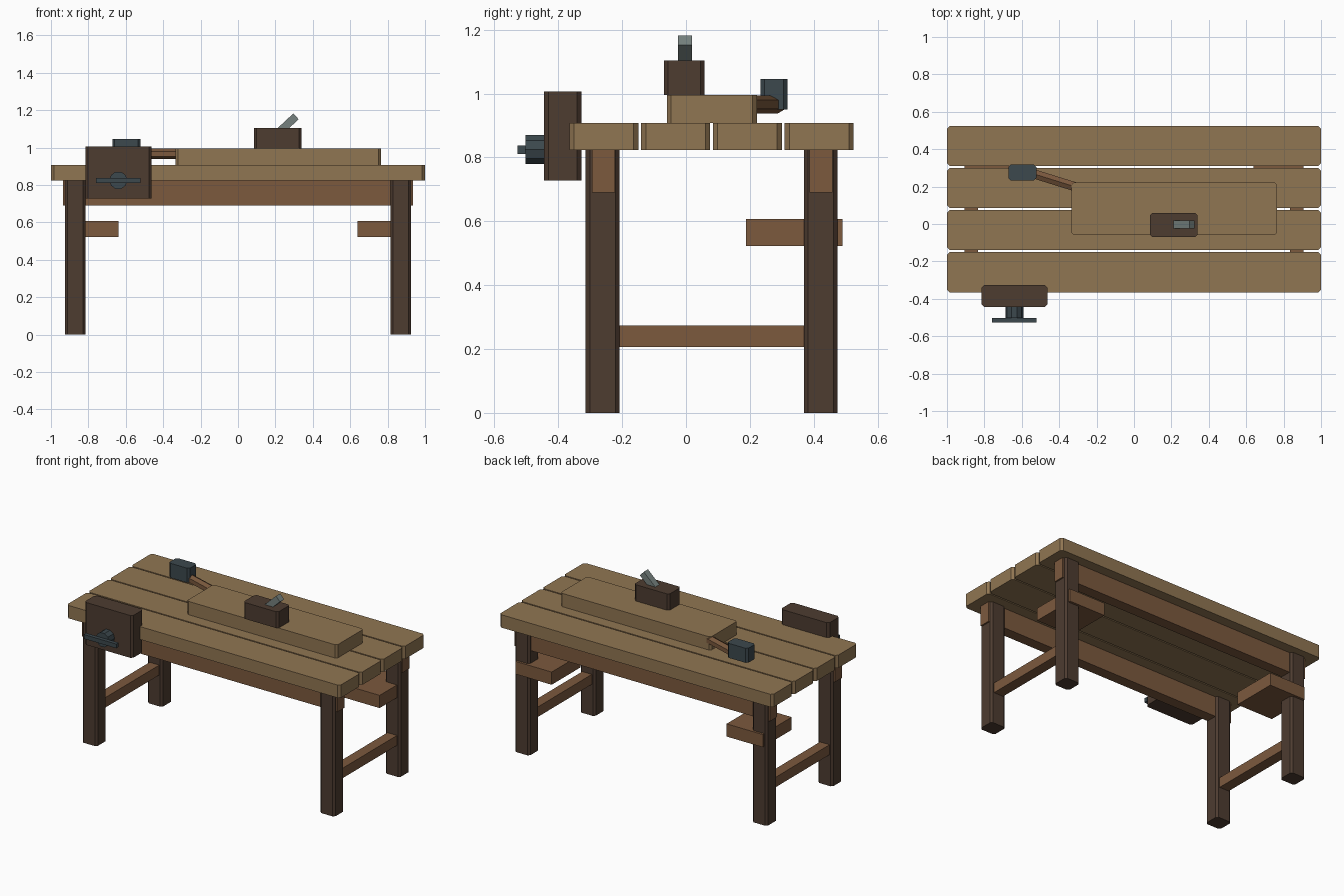
import bpy, bmesh, math
from mathutils import Matrix, Vector

if "Cube" in bpy.data.objects:
    bpy.data.objects.remove(bpy.data.objects["Cube"])


def material(name, rgb):
    m = bpy.data.materials.new(name)
    m.diffuse_color = (*rgb, 1)
    m.use_nodes = True
    m.node_tree.nodes["Principled BSDF"].inputs["Base Color"].default_value = m.diffuse_color
    return m


PALE = material("pale_wood", (0.28, 0.18, 0.085))
BROWN = material("brown_wood", (0.20, 0.10, 0.048))
DARK = material("dark_wood", (0.075, 0.045, 0.03))
IRON = material("iron", (0.045, 0.065, 0.075))
STEEL = material("steel", (0.18, 0.22, 0.21))


def finish(name, bm, mat):
    bmesh.ops.recalc_face_normals(bm, faces=bm.faces)
    me = bpy.data.meshes.new(name)
    bm.to_mesh(me)
    bm.free()
    me.materials.append(mat)
    ob = bpy.data.objects.new(name, me)
    bpy.context.collection.objects.link(ob)
    return ob


def box(name, x, y, z, mat, chamfer=0.0):
    """Box from (min, max) ranges, with optionally chamfered upright edges."""
    bm = bmesh.new()
    bmesh.ops.create_cube(bm, size=1)
    for v in bm.verts:
        v.co = [(a + b) / 2 + c * (b - a) for c, (a, b) in zip(v.co, (x, y, z))]
    if chamfer:
        upright = [e for e in bm.edges
                   if abs(e.verts[0].co.z - e.verts[1].co.z) > 1e-4]
        bmesh.ops.bevel(bm, geom=upright, offset=chamfer, segments=1,
                        affect='EDGES', profile=0.5)
    return finish(name, bm, mat)


def rod(name, a, b, radius, sides, mat, turn=0.0):
    """Faceted cylinder from point a to point b."""
    a, b = Vector(a), Vector(b)
    d = b - a
    bm = bmesh.new()
    bmesh.ops.create_cone(bm, cap_ends=True, segments=sides, radius1=radius,
                          radius2=radius, depth=d.length)
    u = d.normalized()
    side = u.cross(Vector((0, 0, 1))).normalized()
    basis = Matrix((side, u.cross(side), u)).transposed()
    mat4 = Matrix.Translation((a + b) / 2) @ basis.to_4x4()
    bm.transform(mat4 @ Matrix.Rotation(turn, 4, 'Z'))
    return finish(name, bm, mat)


# Bench top planks
for i in range(4):
    y0 = -0.365 + i * 0.2247
    box(f"top_plank_{i + 1}", (-1, 1), (y0, y0 + 0.216), (0.823, 0.908), PALE, 0.015)

# Long rails under the top
for name, y in (("front_rail", -0.259), ("back_rail", 0.422)):
    box(name, (-0.935, 0.935), (y - 0.036, y + 0.036), (0.69, 0.823), BROWN)

# Legs, low stretchers and side shelf blocks on both ends
for side, s in (("left", -1), ("right", 1)):
    def span(a, b):
        return tuple(sorted((s * a, s * b)))
    for end, y in (("front", -0.261), ("back", 0.422)):
        box(f"{end}_{side}_leg", span(0.815, 0.925), (y - 0.053, y + 0.053),
            (0, 0.823), DARK, 0.013)
    box(f"{side}_stretcher", span(0.835, 0.905), (-0.24, 0.40), (0.207, 0.273), BROWN)
    box(f"{side}_bracket", span(0.64, 0.905), (0.188, 0.49), (0.523, 0.607), BROWN)

# Vise
box("vise_jaw", (-0.815, -0.463), (-0.444, -0.327), (0.727, 1.007), DARK, 0.014)
rod("vise_screw", (-0.64, -0.40, 0.825), (-0.64, -0.503, 0.825), 0.048, 10, IRON)
box("vise_handle", (-0.76, -0.522), (-0.527, -0.502), (0.81, 0.838), IRON)

# Workpiece and hand plane
box("work_board", (-0.335, 0.765), (-0.06, 0.222), (0.908, 0.996), PALE, 0.013)
box("plane_body", (0.085, 0.34), (-0.069, 0.058), (0.996, 1.104), DARK, 0.013)
blade = box("plane_blade", (-0.17, 0), (-0.022, 0.022), (-0.021, 0.021), STEEL)
blade.data.transform(Matrix.Translation((0.31, -0.003, 1.167))
                     @ Matrix.Rotation(math.radians(-43), 4, 'Y'))

# Mallet
box("mallet_head", (-0.672, -0.522), (0.233, 0.318), (0.95, 1.046), IRON, 0.013)
rod("mallet_handle", (-0.60, 0.288, 0.966), (-0.26, 0.182, 0.966), 0.028, 6, BROWN,
    math.radians(30) * 0)

# Flat or vertex orientation of the rods is set so the screw has a point on top
bpy.data.objects["vise_screw"].data.transform(
    Matrix.Translation((-0.64, 0, 0.825)) @ Matrix.Rotation(math.radians(18), 4, 'Y')
    @ Matrix.Translation((0.64, 0, -0.825)))
